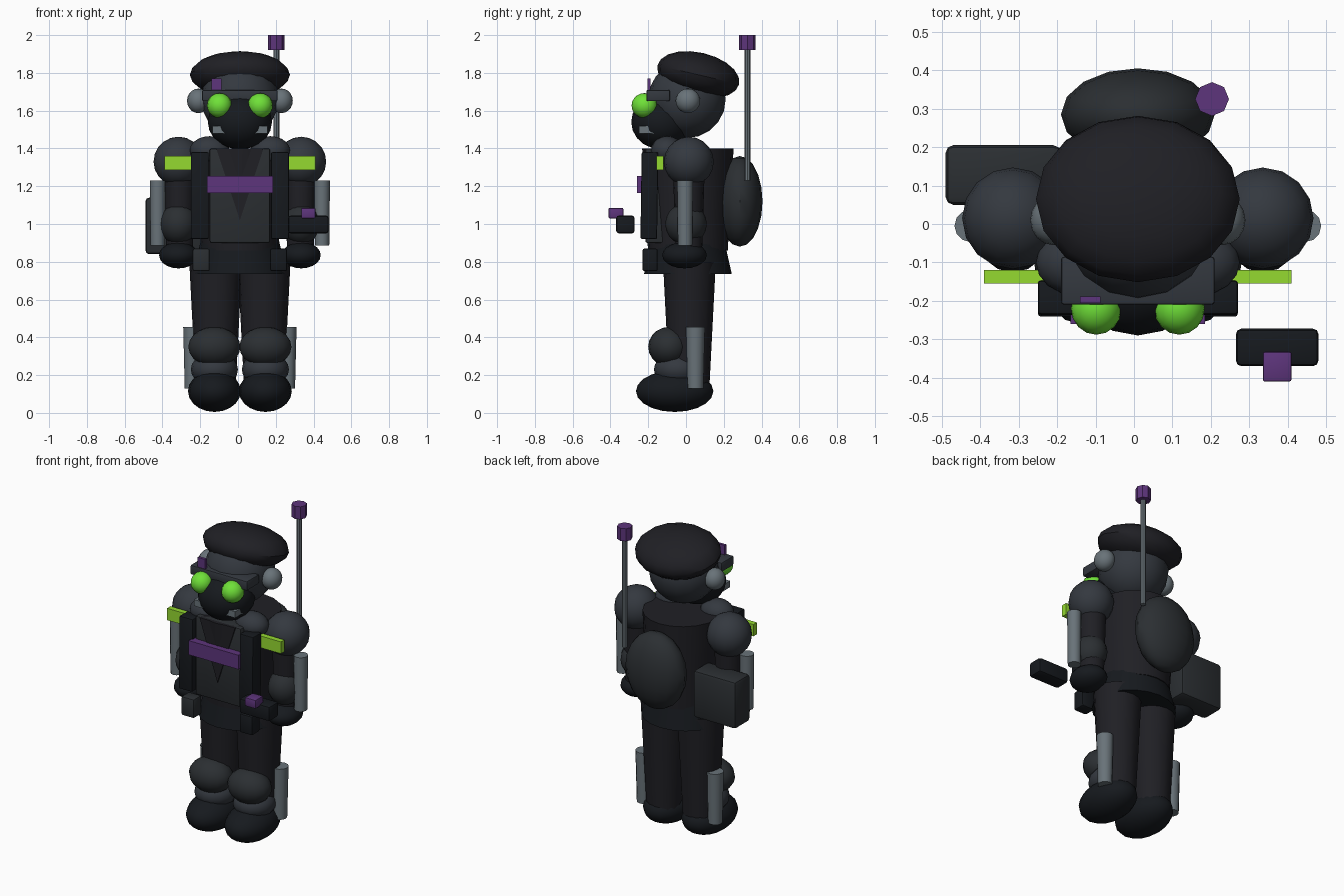
import bpy, bmesh, math
from mathutils import Matrix

if "Cube" in bpy.data.objects:
    bpy.data.objects.remove(bpy.data.objects["Cube"])

CX = 0.01  # body axis


def mat(name, r, g, b):
    m = bpy.data.materials.new(name)
    m.diffuse_color = (r, g, b, 1)
    m.use_nodes = True
    m.node_tree.nodes["Principled BSDF"].inputs["Base Color"].default_value = m.diffuse_color
    return m


BLACK = mat("black", .008, .010, .013)
CLOTH = mat("cloth", .014, .014, .018)
DARK = mat("dark_grey", .024, .028, .032)
SLATE = mat("slate", .034, .040, .050)
STEEL = mat("steel", .14, .17, .19)
GREEN = mat("lens_green", .16, .75, .04)
LIME = mat("lime", .30, .70, .03)
PURPLE = mat("purple", .11, .035, .20)


def finish(bm, name, m, loc, rot=0, smooth=True):
    me = bpy.data.meshes.new(name)
    bmesh.ops.recalc_face_normals(bm, faces=bm.faces)
    bm.to_mesh(me)
    bm.free()
    me.materials.append(m)
    ob = bpy.data.objects.new(name, me)
    bpy.context.collection.objects.link(ob)
    ob.location = loc
    ob.rotation_euler.x = math.radians(rot)
    if smooth:
        bpy.ops.object.select_all(action='DESELECT')
        ob.select_set(True)
        bpy.context.view_layer.objects.active = ob
        bpy.ops.object.shade_smooth_by_angle(angle=math.radians(35))
    return ob


def ball(name, m, loc, rad, rot=0):
    bm = bmesh.new()
    bmesh.ops.create_uvsphere(bm, u_segments=16, v_segments=10, radius=1)
    bmesh.ops.scale(bm, vec=rad, verts=bm.verts)
    return finish(bm, name, m, loc, rot)


def box(name, m, lo, hi, bevel=0.0, rot=0):
    bm = bmesh.new()
    bmesh.ops.create_cube(bm, size=1)
    bmesh.ops.scale(bm, vec=[h - l for l, h in zip(lo, hi)], verts=bm.verts)
    if bevel:
        bmesh.ops.bevel(bm, geom=bm.edges[:], offset=bevel, segments=2,
                        profile=.5, affect='EDGES')
    return finish(bm, name, m, [(l + h) / 2 for l, h in zip(lo, hi)], rot, bevel > 0)


def tube(name, m, xy, z0, z1, r0, r1, n=16, sy=1.0):
    bm = bmesh.new()
    bmesh.ops.create_cone(bm, cap_ends=True, segments=n, radius1=r0, radius2=r1, depth=z1 - z0)
    bmesh.ops.scale(bm, vec=(1, sy, 1), verts=bm.verts)
    return finish(bm, name, m, (xy[0], xy[1], (z0 + z1) / 2))


def prism(name, m, pts, y0, y1):
    bm = bmesh.new()
    f = bm.faces.new([bm.verts.new((x, y0, z)) for x, z in pts])
    ext = bmesh.ops.extrude_face_region(bm, geom=[f])
    vs = [v for v in ext["geom"] if isinstance(v, bmesh.types.BMVert)]
    bmesh.ops.translate(bm, vec=(0, y1 - y0, 0), verts=vs)
    return finish(bm, name, m, (CX, 0, 0), 0, False)


# head, mask and beret
ball("head", SLATE, (CX, .005, 1.66), (.205, .205, .205))
ball("beret", CLOTH, (CX, .065, 1.79), (.265, .222, .118), -13)
ball("mask", BLACK, (CX, -.13, 1.54), (.17, .16, .145))
box("goggle_bar", SLATE, (CX - .2, -.21, 1.65), (CX + .2, -.085, 1.71), .008)
box("beret_badge", PURPLE, (-.14, -.205, 1.60), (-.087, -.188, 1.77))

# torso, skirt and front gear
tube("torso", CLOTH, (CX, .01), .86, 1.40, .205, .235, 20, 1.03)
tube("jacket_skirt", BLACK, (CX, .01), .735, .92, .25, .205, 20, .93)
box("chest_panel", DARK, (CX - .16, -.215, .90), (CX + .16, -.1, 1.40), .01)
prism("chest_shirt", CLOTH, [(-.125, 1.4), (.125, 1.4), (0, 1.02)], -.222, -.15)
box("chest_bar", PURPLE, (CX - .175, -.26, 1.165), (CX + .175, -.2, 1.255))

# arms, legs and paired pieces
for side, s in (("left", -1), ("right", 1)):
    def X(d):
        return CX + s * d

    def span(name, m, a, b, y, z, bevel=0.0, rot=0):
        x = sorted((X(a), X(b)))
        return box(side + name, m, (x[0], y[0], z[0]), (x[1], y[1], z[1]), bevel, rot)

    ball(side + "_lens", GREEN, (X(.108), -.22, 1.627), (.066, .068, .066))
    ball(side + "_earpiece", STEEL, (X(.22), .01, 1.652), (.06, .065, .065))
    span("_mask_vent", STEEL, .055, .145, (-.25, -.17), (1.48, 1.52))
    ball(side + "_collar", SLATE, (X(.16), -.10, 1.39), (.105, .085, .075))
    span("_strap", BLACK, .165, .26, (-.238, -.15), (.92, 1.38), .008, -.8)
    span("_belt_pouch", DARK if s < 0 else BLACK, .16, .25, (-.23, -.15), (.75, .87), .01)
    ball(side + "_shoulder", SLATE, (X(.325), .015, 1.33), (.132, .132, .132))
    tube(side + "_arm", CLOTH, (X(.32), .015), .85, 1.32, .07, .085)
    span("_armband", LIME, .24, .40, (-.155, -.12), (1.285, 1.36))
    ball(side + "_forearm", DARK, (X(.325), .0, 1.0), (.1, .11, .11))
    tube(side + "_arm_plate", STEEL, (X(.435), -.005), .885, 1.23, .038, .042, 12)
    ball(side + "_hand", BLACK, (X(.325), -.008, .835), (.103, .118, .07))
    tube(side + "_leg", CLOTH, (X(.128), .018), .12, .80, .105, .14)
    ball(side + "_knee", DARK, (X(.135), -.09, .35), (.138, .11, .105))
    ball(side + "_shin", SLATE, (X(.135), -.04, .23), (.125, .13, .09))
    ball(side + "_boot", BLACK, (X(.135), -.06, .115), (.14, .205, .11))
    tube(side + "_leg_plate", STEEL, (X(.25), .05), .13, .455, .042, .05, 12)

# back gear
ball("backpack", DARK, (CX, .285, 1.12), (.2, .12, .24))
tube("antenna", STEEL, (.203, .325), 1.23, 1.95, .016, .016, 8)
tube("antenna_tip", PURPLE, (.203, .325), 1.92, 2.0, .044, .044, 8)
box("side_bag", DARK, (-.49, .05, .84), (-.19, .205, 1.14), .02)

# handheld device
box("handset", BLACK, (.265, -.37, .95), (.48, -.272, 1.045), .015)
box("handset_button", PURPLE, (.335, -.41, 1.03), (.41, -.332, 1.085), .006)
